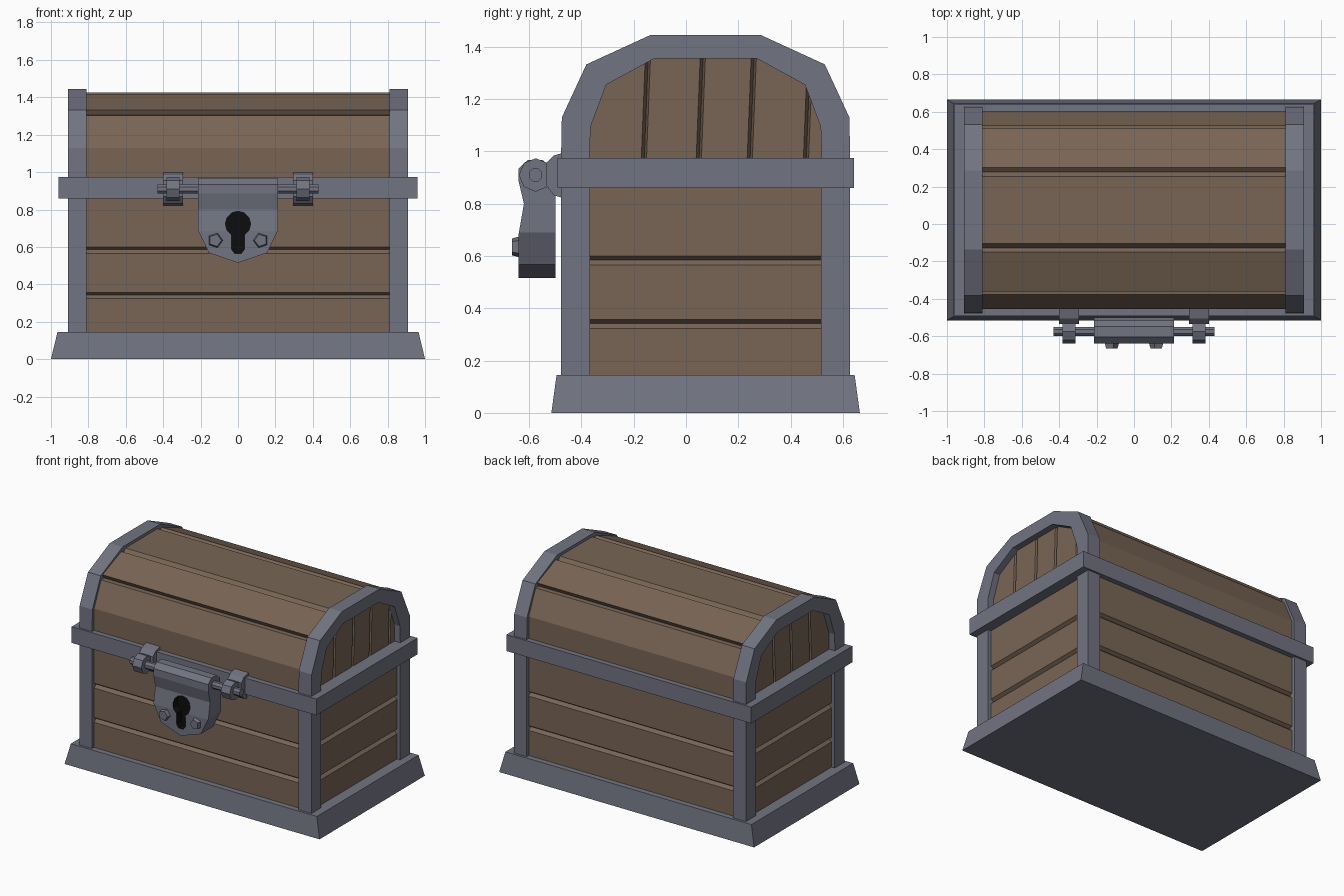
import bpy, bmesh, math

if "Cube" in bpy.data.objects:
    bpy.data.objects.remove(bpy.data.objects["Cube"])


def material(name, rgb):
    m = bpy.data.materials.new(name)
    m.diffuse_color = (*rgb, 1)
    m.use_nodes = True
    m.node_tree.nodes["Principled BSDF"].inputs["Base Color"].default_value = m.diffuse_color
    return m


METAL = material("grey_metal", (0.165, 0.172, 0.218))
WOOD = material("brown_wood", (0.19, 0.131, 0.092))
BLACK = material("keyhole_black", (0.004, 0.004, 0.004))
CY = 0.075  # middle of the chest body in y


def loft(name, sections, mats, index=0):
    """Each section is a list of stacked rings; sections are joined in one mesh."""
    bm = bmesh.new()
    for rings in sections:
        vs = [[bm.verts.new(p) for p in r] for r in rings]
        n = len(vs[0])
        for a, b in zip(vs, vs[1:]):
            for i in range(n):
                j = (i + 1) % n
                bm.faces.new((a[i], a[j], b[j], b[i]))
        bm.faces.new(vs[0][::-1])
        bm.faces.new(vs[-1])
    bmesh.ops.recalc_face_normals(bm, faces=bm.faces)
    for f in bm.faces:
        f.material_index = index
    me = bpy.data.meshes.new(name)
    bm.to_mesh(me)
    bm.free()
    for m in mats:
        me.materials.append(m)
    ob = bpy.data.objects.new(name, me)
    bpy.context.collection.objects.link(ob)
    return ob


def rings_x(pts, a, b):
    return [[(x, y, z) for y, z in pts] for x in (a, b)]


def rings_y(pts, a, b):
    return [[(x, y, z) for x, z in pts] for y in (a, b)]


def rect(hx, hy, z):
    return [(-hx, CY - hy, z), (hx, CY - hy, z), (hx, CY + hy, z), (-hx, CY + hy, z)]


def ngon(cx, cy, r, n, phase=0.0):
    return [(cx + r * math.cos(phase + math.tau * i / n),
             cy + r * math.sin(phase + math.tau * i / n)) for i in range(n)]


def arch(half):
    """Mirror half an arch (offset from CY, z) into a full run of points."""
    return [(CY - o, z) for o, z in half] + [(CY + o, z) for o, z in half[::-1]]


def boolean(ob, cutter, op):
    mod = ob.modifiers.new("cut", "BOOLEAN")
    mod.operation = op
    mod.solver = "EXACT"
    mod.object = cutter
    cutter.hide_render = True
    bpy.context.view_layer.objects.active = ob
    bpy.ops.object.modifier_apply(modifier=mod.name)
    bpy.data.objects.remove(cutter)


# Flared base and the band around the rim
loft("base", [[rect(1.0, 0.59, 0), rect(0.965, 0.57, 0.145)]], [METAL])
loft("rim_band", [[rect(0.96, 0.567, 0.86), rect(0.96, 0.567, 0.975)]], [METAL])

# Wooden body with two grooves running all round
levels = [(0.12, 0)]
for z in (0.34, 0.583):
    levels += [(z - 0.017, 0), (z + 0.002, 0.022), (z + 0.017, 0)]
levels.append((0.88, 0))
loft("body_boards", [[rect(0.885 - d, 0.53 - d, z) for z, d in levels]], [WOOD])

# Corner posts
for sx in (-1, 1):
    for sy in (-1, 1):
        y0, y1 = CY + sy * 0.442, CY + sy * 0.553
        quad = [(sx * 0.81, y0), (sx * 0.91, y0), (sx * 0.91, y1), (sx * 0.81, y1)]
        loft("corner_post", [[[(x, y, z) for x, y in quad] for z in (0.13, 0.87)]], [METAL])

# Lid arches
outer = arch([(0.553, 0.97), (0.55, 1.13), (0.456, 1.333), (0.212, 1.445)])
inner = arch([(0.444, 0.97), (0.44, 1.095), (0.38, 1.255), (0.197, 1.355)])
for sx in (-1, 1):
    loft("lid_arch", [rings_x(outer + inner[::-1], sx * 0.81, sx * 0.91)], [METAL])

# Wooden lid, grooved at the bends, with upright grooves cut in both ends
lid = arch([(0.53, 0.96), (0.53, 1.13), (0.452, 1.303), (0.42, 1.305), (0.436, 1.333),
            (0.226, 1.418), (0.202, 1.398), (0.18, 1.425)])
lid_boards = loft("lid_boards", [rings_x(lid, -0.865, 0.865)], [WOOD])
cuts = []
for sx in (-1, 1):
    for y in (-0.155, 0.055, 0.25, 0.465):
        cuts.append([[(sx * 0.88, y + lean - 0.015, z), (sx * 0.88, y + lean + 0.015, z),
                      (sx * 0.835, y + lean + 0.002, z)]
                     for z, lean in ((0.94, -0.008), (1.5, 0.014))])
boolean(lid_boards, loft("groove_cutter", cuts, [WOOD]), "DIFFERENCE")

# Lock: side profile crossed with the shield outline, then the keyhole recess
side = [(-0.50, 0.50), (-0.64, 0.50), (-0.64, 0.685), (-0.62, 0.80), (-0.64, 0.885),
        (-0.64, 0.935), (-0.605, 0.968), (-0.548, 0.968), (-0.515, 0.935),
        (-0.515, 0.88), (-0.50, 0.85)]
shield = [(-0.215, 1.1), (-0.215, 0.69), (-0.155, 0.568), (0, 0.515),
          (0.155, 0.568), (0.215, 0.69), (0.215, 1.1)]
lock = loft("lock", [rings_x(side, -0.3, 0.3)], [METAL, BLACK])
boolean(lock, loft("shield_cutter", [rings_y(shield, -0.8, -0.4)], [METAL, BLACK]), "INTERSECT")
keyhole = [(0.068 * math.cos(math.radians(a)), 0.723 + 0.068 * math.sin(math.radians(a)))
           for a in range(-60, 241, 30)]
keyhole += [(-0.036, 0.59), (-0.018, 0.565), (0.018, 0.565), (0.036, 0.59)]
boolean(lock, loft("keyhole_cutter", [rings_y(keyhole, -0.8, -0.585)], [METAL, BLACK], 1),
        "DIFFERENCE")

# Hinge pin through the lock
loft("hinge_pin", [rings_x(ngon(-0.575, 0.91, 0.027, 8, math.pi / 8), -0.43, 0.43)], [METAL])

bracket = [(-0.47, 0.822), (-0.505, 0.832), (-0.535, 0.87), (-0.535, 0.955),
           (-0.505, 0.985), (-0.45, 1.0), (-0.45, 0.96), (-0.47, 0.96)]
for sx in (-1, 1):
    # Hinge brackets and knuckles
    loft("hinge_bracket", [rings_x(bracket, sx * 0.293, sx * 0.4)], [METAL])
    loft("hinge_knuckle", [rings_x(ngon(-0.575, 0.91, 0.064, 8), sx * 0.312, sx * 0.382)], [METAL])
    # Five-sided studs
    phase = 0 if sx < 0 else math.pi
    loft("lock_stud", [[[(x, y, z) for x, z in ngon(sx * 0.122, 0.635, r, 5, phase)]
                        for y, r in ((-0.63, 0.044), (-0.665, 0.034))]], [METAL])
